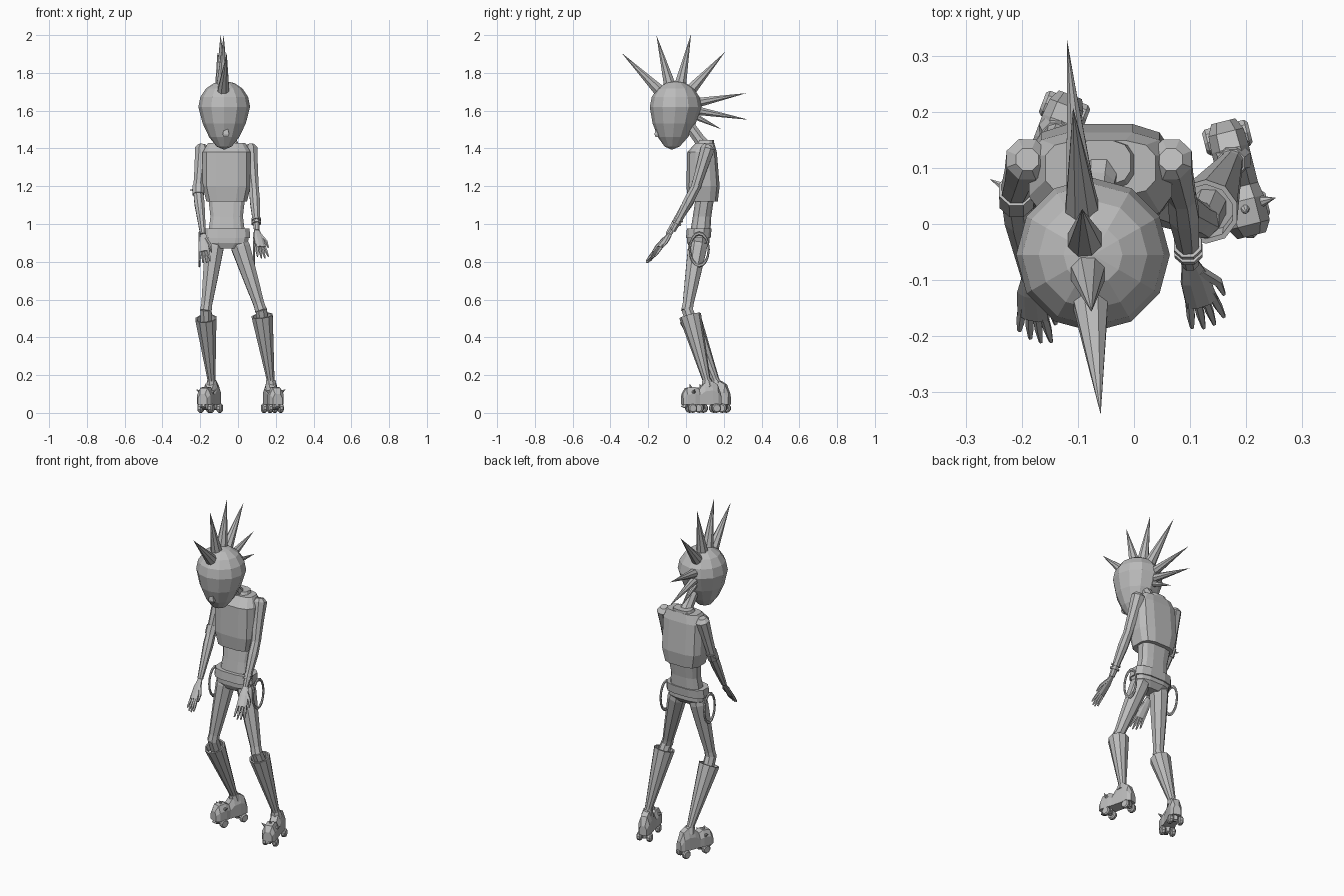
import bpy
import bmesh
from math import sin, cos, pi, radians, sqrt
from mathutils import Vector

default_cube = bpy.data.objects.get("Cube")
if default_cube:
    bpy.data.objects.remove(default_cube, do_unlink=True)

grey = (.5, .5, .5, 1)
plain = bpy.data.materials.new("plain grey")
plain.use_nodes = True
plain.diffuse_color = grey
plain.node_tree.nodes["Principled BSDF"].inputs["Base Color"].default_value = grey

SIDEWAYS = Vector((1, 0, 0))
UP = Vector((0, 0, 1))
BODY_X = -.06


def finish(name, bm):
    bmesh.ops.recalc_face_normals(bm, faces=bm.faces)
    mesh = bpy.data.meshes.new(name)
    bm.to_mesh(mesh)
    bm.free()
    mesh.materials.append(plain)
    part = bpy.data.objects.new(name, mesh)
    bpy.context.collection.objects.link(part)


def skin(name, rings):
    """Join equal rings of points into a capped skin."""
    bm = bmesh.new()
    loops = [[bm.verts.new(point) for point in ring] for ring in rings]
    for low, high in zip(loops, loops[1:]):
        for i in range(len(low)):
            bm.faces.new((low[i - 1], low[i], high[i], high[i - 1]))
    bm.faces.new(loops[0])
    bm.faces.new(loops[-1])
    finish(name, bm)


def ring_angles(sides):
    return [2 * pi * (i + .5) / sides for i in range(sides)]


def tube(name, points, radii, sides=8, flat=1, across=SIDEWAYS):
    """Straight-framed tube; flat thins it square to the across direction."""
    along = (points[-1] - points[0]).normalized()
    thin = along.cross(across).normalized()
    wide = thin.cross(along)
    skin(name, [[p + r * (wide * cos(a) + thin * flat * sin(a)) for a in ring_angles(sides)]
                for p, r in zip(points, radii)])


def spike(name, base, tip, radius, sides=8):
    tube(name, [base, tip], [radius, radius / 100], sides)


def stack(name, rows, boxy=.7):
    """Level rings, each (height, half width, half depth, middle y)."""
    def bend(t):
        return abs(t) ** boxy * (1 if t > 0 else -1)
    skin(name, [[(BODY_X + wide * bend(cos(a)), y + deep * bend(sin(a)), z)
                 for a in ring_angles(12)] for z, wide, deep, y in rows])


# Head: a faceted ball whose lower half is drawn down into a chin
head_radius = .137
head_centre = Vector((-.073, -.055, 1.62))
bm = bmesh.new()
bmesh.ops.create_uvsphere(bm, u_segments=12, v_segments=8, radius=head_radius)
for vert in bm.verts:
    drop = max(0, -vert.co.z / head_radius)
    vert.co.x *= 1 - drop / 4
    vert.co.y = vert.co.y * (1 - drop / 4) - drop / 50
    vert.co.z -= drop * .09
    vert.co += head_centre
finish("head", bm)

# Nose and neck
brow = Vector((-.064, -.15, 1.54))
tube("nose", [brow, brow - UP * .065, brow - UP * .08], [.002, .024, .016], sides=4)
neck_foot = Vector((BODY_X, .12, 1.38))
tube("neck", [neck_foot, neck_foot.lerp(head_centre, .3), neck_foot.lerp(head_centre, .7)],
     [.045, .032, .03])

# Crest: a fan of spikes round the head, slightly turned to one side
for degrees, reach, radius in [(135, .4, .036), (105, .39, .036), (78, .39, .036), (48, .39, .035),
                               (11, .38, .029), (-10, .39, .026), (-26, .27, .02)]:
    turn = radians(degrees)
    fan = Vector((-.09 * cos(turn), cos(turn), sin(turn)))
    root = head_centre - SIDEWAYS * .012
    spike("crest_spike", root + fan * .1, root + fan * reach, radius)

# Torso
stack("vest", [(1.12, .11, .08, .09), (1.2, .13, .09, .09), (1.38, .13, .08, .085),
               (1.43, .1, .05, .1)], boxy=.6)
stack("waist", [(.95, .1, .055, .075), (1.04, .088, .05, .085), (1.14, .1, .05, .1)])
stack("belt", [(.925, .128, .067, .065), (.975, .124, .067, .07)])
stack("hips", [(.87, .07, .04, .06), (.9, .115, .06, .065), (.93, .12, .06, .065)])
stack("collar", [(1.41, .07, .05, .1), (1.445, .055, .04, .11)])

# Belt cords hanging at both hips
for side in (-1, 1):
    bpy.ops.mesh.primitive_torus_add(
        major_segments=16, minor_segments=6, major_radius=.05, minor_radius=.006,
        location=(BODY_X + side * .145, .07, .865), rotation=(0, pi / 2, 0))
    cord = bpy.context.object
    cord.name = "belt_cord"
    cord.scale.x = 1.7
    cord.data.materials.append(plain)


def arm(side, shoulder, elbow, wrist, tip, across):
    tube(side + "_upper_arm", [shoulder + UP * .02, shoulder, shoulder.lerp(elbow, .5), elbow],
         [.022, .04, .032, .027])
    tube(side + "_forearm", [elbow.lerp(wrist, -.08), elbow.lerp(wrist, .3), wrist],
         [.026, .029, .016])
    # Flat palm, four fingers and a thumb
    hand = tip - wrist
    tube(side + "_palm", [wrist - hand * .05, wrist + hand * .25, wrist + hand * .6],
         [.014, .028, .031], flat=.4, across=across)
    for place in (-1.5, -.5, .5, 1.5):
        knuckle = wrist + hand / 2 + across * place * .013
        end = tip - hand * abs(place) * .06 + across * place * .02
        tube(side + "_finger", [knuckle, knuckle.lerp(end, .6), end], [.0085, .008, .004], sides=5)
    tube(side + "_thumb", [wrist + hand * .15 + across * .012, wrist + hand * .4 + across * .038,
                           wrist + hand * .6 + across * .042], [.01, .009, .004], sides=5)


# Left arm with bracelets
elbow, wrist = Vector((.085, .05, 1.19)), Vector((.1, -.07, .965))
arm("left", Vector((.066, .115, 1.4)), elbow, wrist, Vector((.135, -.185, .815)),
    Vector((.94, .33, 0)))
for share in (.16, .24):
    place = wrist.lerp(elbow, share)
    tube("left_bracelet", [place, place.lerp(elbow, .05)], [.027, .027])
    spike("bracelet_stud", place, place + SIDEWAYS * .035, .008, sides=5)

# Right arm with a spiked elbow band
elbow, wrist = Vector((-.212, .055, 1.18)), Vector((-.185, -.095, .945))
shoulder = Vector((-.19, .115, 1.4))
arm("right", shoulder, elbow, wrist, Vector((-.175, -.21, .79)), Vector((.94, -.33, 0)))
tube("elbow_band", [elbow.lerp(shoulder, .1), elbow.lerp(wrist, .1)], [.033, .033])
spike("elbow_spike", elbow, elbow + Vector((-.045, .025, 0)), .014, sides=6)


def skate(side, ankle, forward):
    """Roller skate below an ankle, heading along forward."""
    lateral = forward.cross(UP)
    sole = .045

    def at(along, sideways, height):
        return Vector((ankle.x, ankle.y, height)) + forward * along + lateral * sideways

    # Boot sections from heel to toe: distance, half width, top
    rings = []
    for along, wide, top in [(-.07, .022, .1), (-.05, .032, .15), (-.02, .034, .168),
                             (.02, .034, .16), (.05, .034, .125), (.075, .038, .138),
                             (.12, .038, .132), (.14, .026, .1)]:
        half = [(wide, sole), (wide, sole + (top - sole) * .6), (wide * .55, top)]
        mirrored = [(-across, height) for across, height in reversed(half)]
        rings.append([at(along, across, height) for across, height in half + mirrored])
    skin(side + "_skate_boot", rings)

    # Trucks and wheels
    wheel = .025
    for along in (-.04, .09):
        tube(side + "_axle", [at(along, -.03, wheel), at(along, .03, wheel)], [.01, .01],
             sides=6, across=forward)
        tube(side + "_truck", [at(along, 0, .02), at(along, 0, .06)], [.016, .024], sides=6)
        for way in (-1, 1):
            tube(side + "_wheel", [at(along, way * out, wheel) for out in (.016, .022, .036, .042)],
                 [.019, wheel, wheel, .019], sides=10, across=forward)
    tube(side + "_toe_stop", [at(.12, 0, .055), at(.13, 0, .028)], [.012, .016])

    # Studs on the toe
    for way in (-1, 1):
        spike(side + "_skate_spike", at(.085, way * .033, .11), at(.085, way * .058, .125), .01)
    spike(side + "_toe_spike", at(.09, 0, .13), at(.1, 0, .155), .01)


def leg(side, hip, knee, rim, ankle, forward):
    tube(side + "_thigh", [hip, hip.lerp(knee, .12), hip.lerp(knee, .55), hip.lerp(knee, .9), knee],
         [.046, .054, .042, .031, .033])
    tube(side + "_knee", [knee + UP * .01, rim.lerp(ankle, .12)], [.032, .034])
    # Open-topped leg cover, folded inward at the rim
    tube(side + "_leg_cover", [ankle, ankle.lerp(rim, .08), rim, rim, rim.lerp(ankle, .1)],
         [.024, .022, .059, .05, .046], sides=10)
    tube(side + "_ankle_cuff", [ankle.lerp(rim, .06), ankle - UP * .015], [.026, .034])
    skate(side, ankle, forward.normalized())


leg("left", Vector((0, .068, .92)), Vector((.122, .005, .54)), Vector((.128, .022, .515)),
    Vector((.176, .115, .15)), Vector((.25, -1, 0)))
leg("right", Vector((-.12, .068, .92)), Vector((-.17, .005, .54)), Vector((-.17, .022, .5)),
    Vector((-.138, .165, .15)), Vector((-.38, -1, 0)))
